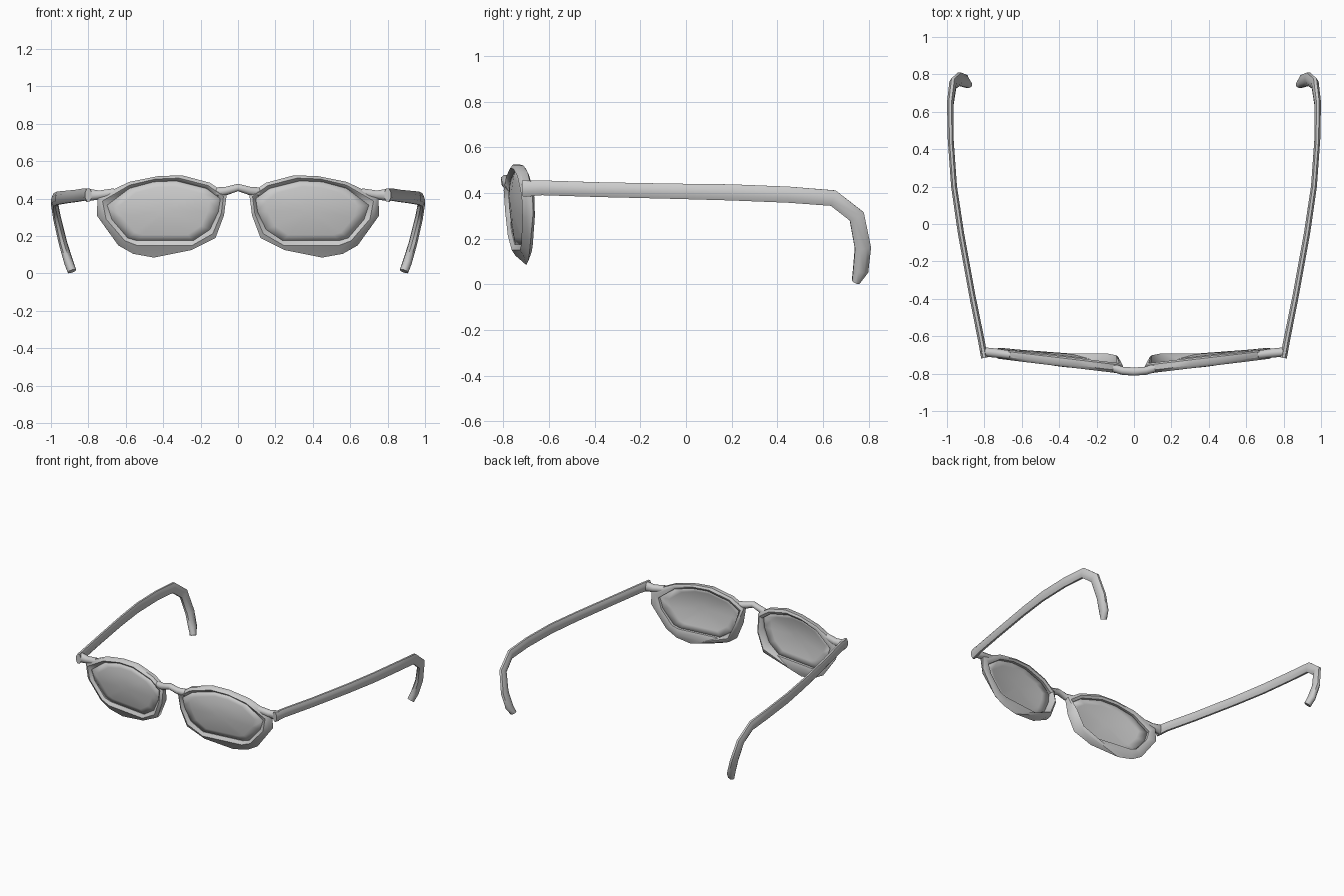
import bpy, bmesh, math
from mathutils import Vector

if "Cube" in bpy.data.objects:
    bpy.data.objects.remove(bpy.data.objects["Cube"], do_unlink=True)

GREY = (0.6, 0.6, 0.6, 1)
grey = bpy.data.materials.new("plain grey")
grey.use_nodes = True
grey.diffuse_color = GREY
grey.node_tree.nodes["Principled BSDF"].inputs["Base Color"].default_value = GREY


def finish(name, bm, angle=50):
    bmesh.ops.recalc_face_normals(bm, faces=bm.faces)
    mesh = bpy.data.meshes.new(name)
    bm.to_mesh(mesh)
    bm.free()
    mesh.materials.append(grey)
    obj = bpy.data.objects.new(name, mesh)
    bpy.context.collection.objects.link(obj)
    bpy.ops.object.select_all(action="DESELECT")
    obj.select_set(True)
    bpy.context.view_layer.objects.active = obj
    bpy.ops.object.shade_smooth_by_angle(angle=math.radians(angle))
    return obj


def bridge(bm, a, b):
    n = len(a)
    for i in range(n):
        j = (i + 1) % n
        bm.faces.new((a[i], a[j], b[j], b[i]))


def tube(name, stations, side, sides=8):
    """Oval tube through (x, y, z, half width, half height) stations."""
    bm = bmesh.new()
    pts = [Vector((x * side, y, z)) for x, y, z, w, h in stations]
    across = None
    rings = []
    for i, p in enumerate(pts):
        t = (pts[min(i + 1, len(pts) - 1)] - pts[max(i - 1, 0)]).normalized()
        if across is None:
            across = t.cross(Vector((0, 0, 1)))
        across = (across - t * across.dot(t)).normalized()
        up = across.cross(t)
        w, h = stations[i][3:]
        ring = []
        for k in range(sides):
            a = math.tau * (k + 0.5) / sides
            ring.append(bm.verts.new(p + across * w * 1.06 * math.cos(a) + up * h * 1.06 * math.sin(a)))
        rings.append(ring)
    for a, b in zip(rings, rings[1:]):
        bridge(bm, a, b)
    bm.faces.new(rings[0])
    bm.faces.new(rings[-1])
    return finish(name, bm)


# Outlines of one rim, as x and z
INNER = [(.095, .40), (.17, .455), (.33, .495), (.45, .49), (.58, .455), (.70, .365),
         (.675, .29), (.59, .19), (.54, .175), (.24, .175), (.15, .235), (.105, .33)]
OUTER = [(.06, .425), (.15, .485), (.30, .525), (.43, .52), (.58, .49), (.75, .41),
         (.735, .29), (.62, .16), (.54, .125), (.25, .125), (.12, .19), (.075, .31)]
# Lower part of the outline flares backwards, as x, y and z
FLARE = [(.755, -.67, .31), (.64, -.685, .15), (.56, -.69, .105),
         (.45, -.70, .085), (.14, -.70, .18), (.085, -.71, .31)]


def front_y(x, z):
    return -.808 + .12 * x + .06 * max(0, .4 - z)


def build_rim(name, side):
    bm = bmesh.new()

    def loop(points):
        return [bm.verts.new((x * side, y, z)) for x, y, z in points]

    def shifted(outline, depth):
        return [(x, front_y(x, z) + depth, z) for x, z in outline]

    middle = [((a + c) / 2, (b + d) / 2) for (a, b), (c, d) in zip(INNER, OUTER)]
    back = shifted(OUTER, .045)[:6] + FLARE
    inner_back = shifted(INNER, .045)
    back_ridge = [((a[0] + b[0]) / 2, max(a[1], b[1]) + .008, (a[2] + b[2]) / 2)
                  for a, b in zip(back, inner_back)]
    loops = [loop(p) for p in (inner_back, shifted(INNER, .015), shifted(middle, 0),
                               shifted(OUTER, .015), back, back_ridge)]
    for i, ring in enumerate(loops):
        bridge(bm, ring, loops[(i + 1) % len(loops)])
    finish(name, bm)


def build_lens(name, side):
    bm = bmesh.new()
    cx = sum(p[0] for p in INNER) / len(INNER)
    cz = sum(p[1] for p in INNER) / len(INNER)
    rings = []
    for scale in (1.02, .8, .5, .2):
        bulge = .022 * (1 - scale * scale)
        ring = []
        for x, z in INNER:
            x, z = cx + (x - cx) * scale, cz + (z - cz) * scale
            ring.append(bm.verts.new((x * side, front_y(x, z) + .022 - bulge, z)))
        rings.append(ring)
    for a, b in zip(rings, rings[1:]):
        bridge(bm, a, b)
    bm.faces.new(rings[-1])
    obj = finish(name, bm)
    thick = obj.modifiers.new("thickness", "SOLIDIFY")
    thick.thickness = .008
    thick.offset = 0


# Temple arm with its hooked ear end
TEMPLE = [(.80, -.715, .42, .018, .036), (.815, -.63, .423, .018, .033),
          (.865, -.38, .415, .017, .033), (.925, -.05, .408, .017, .034),
          (.962, .2, .403, .016, .036), (.98, .45, .393, .016, .036),
          (.982, .645, .378, .018, .036), (.968, .748, .298, .02, .036),
          (.935, .775, .16, .022, .036), (.905, .765, .06, .024, .034),
          (.888, .744, .012, .024, .018)]
# End piece joining the rim to the temple
HINGE = [(.66, -.70, .432, .022, .024), (.74, -.69, .42, .025, .024),
         (.79, -.685, .42, .025, .032), (.812, -.69, .418, .022, .036)]
# Arched bridge over the nose
BRIDGE = [(-.11, -.77, .435, .022, .026), (-.06, -.785, .442, .022, .022),
          (0, -.789, .46, .022, .02),
          (.06, -.785, .442, .022, .022), (.11, -.77, .435, .022, .026)]

for label, side in (("left", 1), ("right", -1)):
    build_rim(label + "_rim", side)
    build_lens(label + "_lens", side)
    tube(label + "_temple", TEMPLE, side)
    tube(label + "_hinge", HINGE, side)
tube("nose_bridge", BRIDGE, 1)
